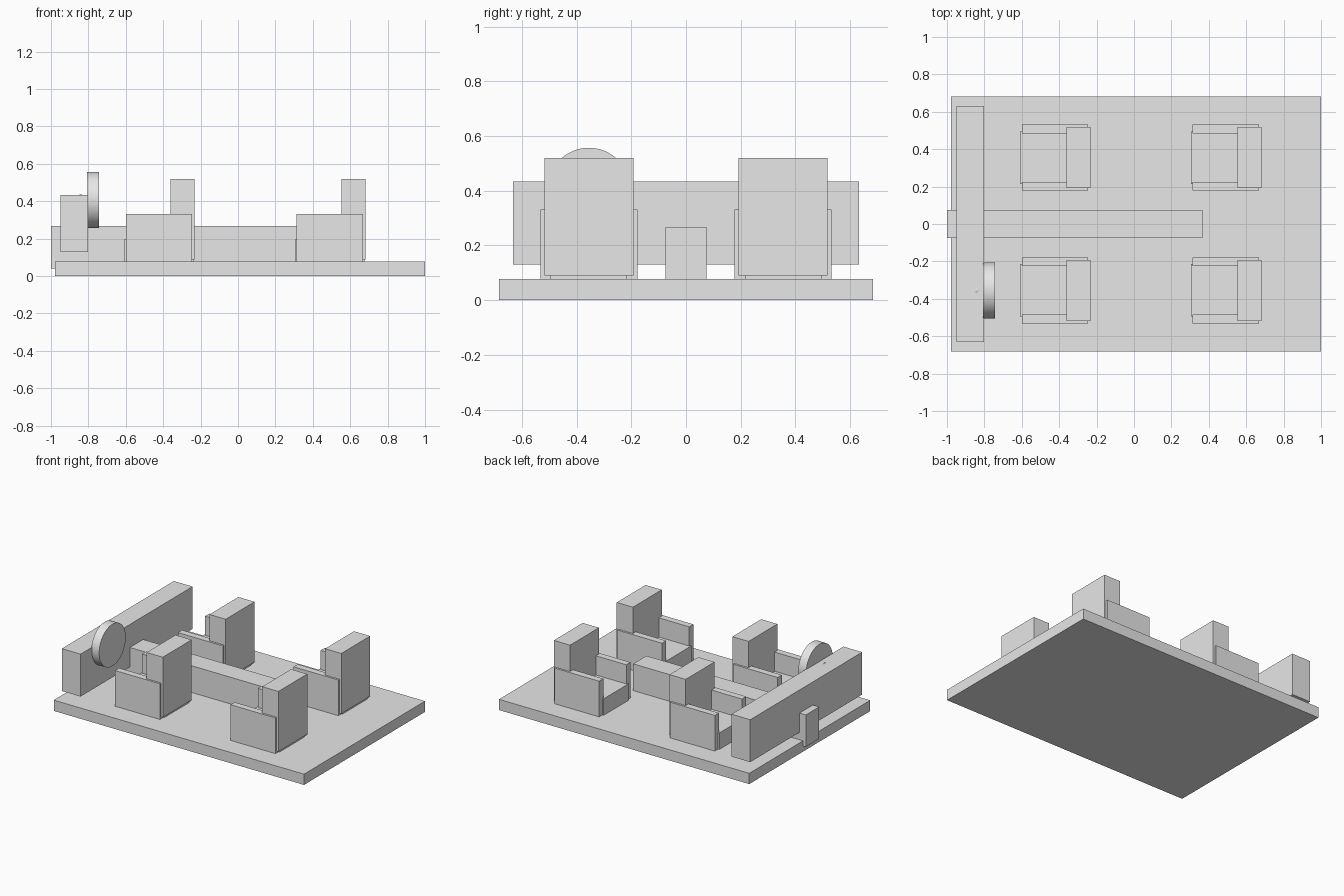
import bpy
from mathutils import Vector

default = bpy.data.objects.get("Cube")
if default:
    bpy.data.objects.remove(default, do_unlink=True)

GREY = (0.8, 0.8, 0.8, 1.0)
grey = bpy.data.materials.new("plain grey")
grey.use_nodes = True
grey.diffuse_color = GREY
grey.node_tree.nodes["Principled BSDF"].inputs["Base Color"].default_value = GREY


def box(name, x, y, z):
    """Box from (min, max) ranges on each axis."""
    bpy.ops.mesh.primitive_cube_add(size=1)
    ob = bpy.context.object
    ob.name = name
    spans = (x, y, z)
    ob.location = [(a + b) / 2 for a, b in spans]
    ob.scale = [b - a for a, b in spans]
    bpy.ops.object.transform_apply(location=False, rotation=False, scale=True)
    ob.data.materials.append(grey)
    return ob


def rod(name, start, end, radius, sides):
    """Smooth cylinder between two points."""
    start, end = Vector(start), Vector(end)
    axis = end - start
    bpy.ops.mesh.primitive_cylinder_add(vertices=sides, radius=radius, depth=axis.length,
                                        location=(start + end) / 2)
    ob = bpy.context.object
    ob.name = name
    ob.rotation_euler = axis.to_track_quat('Z', 'Y').to_euler()
    ob.data.materials.append(grey)
    bpy.ops.object.shade_smooth_by_angle()
    return ob


# Floor, centre console and dashboard
FLOOR = 0.077
box("floor", (-0.978, 1.0), (-0.683, 0.683), (0, FLOOR))
box("centre_console", (-1.0, 0.365), (-0.075, 0.075), (0.04, 0.268))
box("dashboard", (-0.95, -0.802), (-0.632, 0.632), (0.13, 0.433))

# Steering wheel and its column, tilted slightly up into the dashboard
SEAT_Y = 0.355
rod("steering_wheel", (-0.806, -SEAT_Y, 0.407), (-0.744, -SEAT_Y, 0.407), 0.15, 64)
rod("steering_column", (-0.77, -SEAT_Y, 0.395), (-0.853, -SEAT_Y, 0.412), 0.026, 24)

# Four seats: cushion, backrest and two side bolsters each
for row, x in (("front", -0.61), ("rear", 0.304)):
    for side, y in (("right", -SEAT_Y), ("left", SEAT_Y)):
        tag = f"{row}_{side}"
        box(f"{tag}_cushion", (x, x + 0.372), (y - 0.14, y + 0.14), (FLOOR - 0.01, 0.195))
        box(f"{tag}_backrest", (x + 0.25, x + 0.378), (y - 0.163, y + 0.163), (0.09, 0.52))
        for s, end in ((-1, "right"), (1, "left")):
            box(f"{tag}_{end}_bolster", (x + 0.01, x + 0.365),
                sorted((y + s * 0.13, y + s * 0.177)), (FLOOR - 0.01, 0.332))
